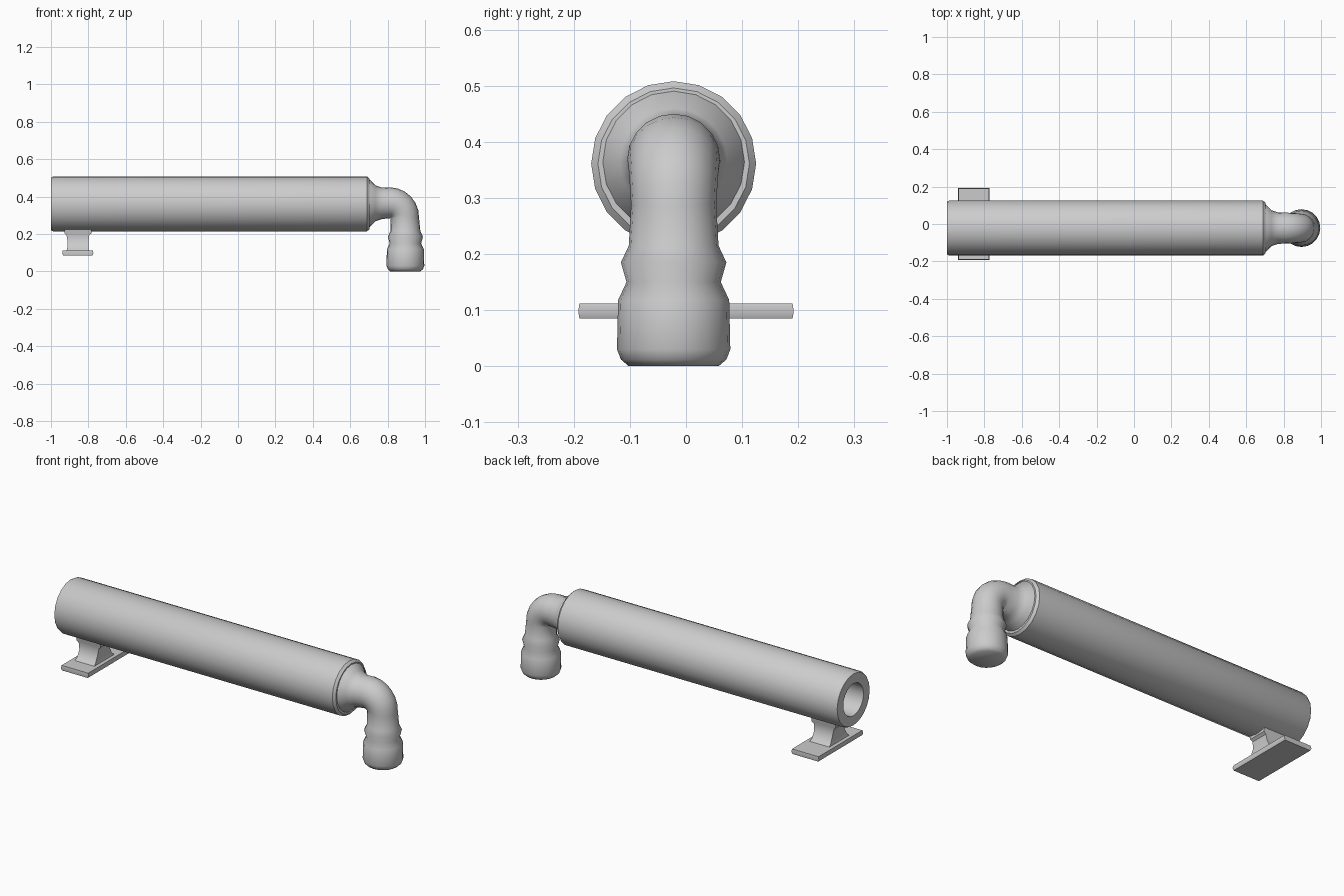
import bpy, bmesh
from math import sin, cos, pi, radians
from mathutils import Vector

if "Cube" in bpy.data.objects:
    bpy.data.objects.remove(bpy.data.objects["Cube"])

YC, ZC = -0.022, 0.361      # axis of the barrel


def finish(name, bm, angle=40):
    bmesh.ops.recalc_face_normals(bm, faces=bm.faces)
    mesh = bpy.data.meshes.new(name)
    bm.to_mesh(mesh)
    bm.free()
    ob = bpy.data.objects.new(name, mesh)
    bpy.context.collection.objects.link(ob)
    bpy.ops.object.select_all(action='DESELECT')
    bpy.context.view_layer.objects.active = ob
    ob.select_set(True)
    bpy.ops.object.shade_smooth_by_angle(angle=radians(angle))
    return ob


def loft(name, rings, angle=40):
    """Skin a list of point rings and cap both ends."""
    bm = bmesh.new()
    loops = [[bm.verts.new(p) for p in ring] for ring in rings]
    n = len(loops[0])
    for a, b in zip(loops, loops[1:]):
        for i in range(n):
            j = (i + 1) % n
            bm.faces.new((a[i], a[j], b[j], b[i]))
    bm.faces.new(loops[0])
    bm.faces.new(loops[-1])
    return finish(name, bm, angle)


def circle(x, z, tilt, r, n=20):
    """Ring whose axis turns from +x (tilt 0) to straight down (tilt 90)."""
    t = radians(tilt)
    u, v = Vector((sin(t), 0, cos(t))), Vector((0, 1, 0))
    c = Vector((x, YC, z))
    return [c + r * (u * cos(2 * pi * i / n) + v * sin(2 * pi * i / n)) for i in range(n)]


def rect(z, x0, x1, y0, y1):
    return [(x0, y0, z), (x1, y0, z), (x1, y1, z), (x0, y1, z)]


# Barrel with an open bore at the left end
barrel = [(-0.6, 0.088), (-1.0, 0.088), (-1.0, 0.141), (-0.988, 0.147),
          (0.69, 0.147), (0.703, 0.135), (0.703, 0.06)]
loft("barrel", [circle(x, ZC, 0, r) for x, r in barrel])

# Elbow pipe: flared neck, bend, collar and socket
rings = [circle(x, 0.364, 0, r) for x, r in
         [(0.69, 0.128), (0.705, 0.126), (0.735, 0.096), (0.77, 0.084)]]
R, bx, bz = 0.08, 0.812, 0.287
for k in range(7):
    a = 90 * k / 6
    rings.append(circle(bx + R * sin(radians(a)), bz + R * cos(radians(a)),
                        a, 0.083 - 0.007 * k / 6))
rings += [circle(0.895, z, 90, r) for z, r in
          [(0.215, 0.08), (0.185, 0.094), (0.15, 0.084), (0.118, 0.099),
           (0.03, 0.101), (0.012, 0.094), (0.0, 0.08)]]
loft("elbow_pipe", rings, 50)

# Mounting foot: flared stem on a flat plate
loft("foot_stem", [rect(*s) for s in [
    (0.105, -0.918, -0.795, -0.115, 0.075),
    (0.125, -0.913, -0.80, -0.09, 0.05),
    (0.16, -0.911, -0.80, -0.073, 0.032),
    (0.195, -0.917, -0.795, -0.07, 0.028),
    (0.205, -0.928, -0.782, -0.072, 0.03),
    (0.25, -0.928, -0.782, -0.08, 0.036)]])
loft("foot_plate", [rect(*s) for s in [
    (0.085, -0.935, -0.778, -0.19, 0.19),
    (0.097, -0.94, -0.773, -0.192, 0.192),
    (0.112, -0.937, -0.776, -0.19, 0.19)]])
